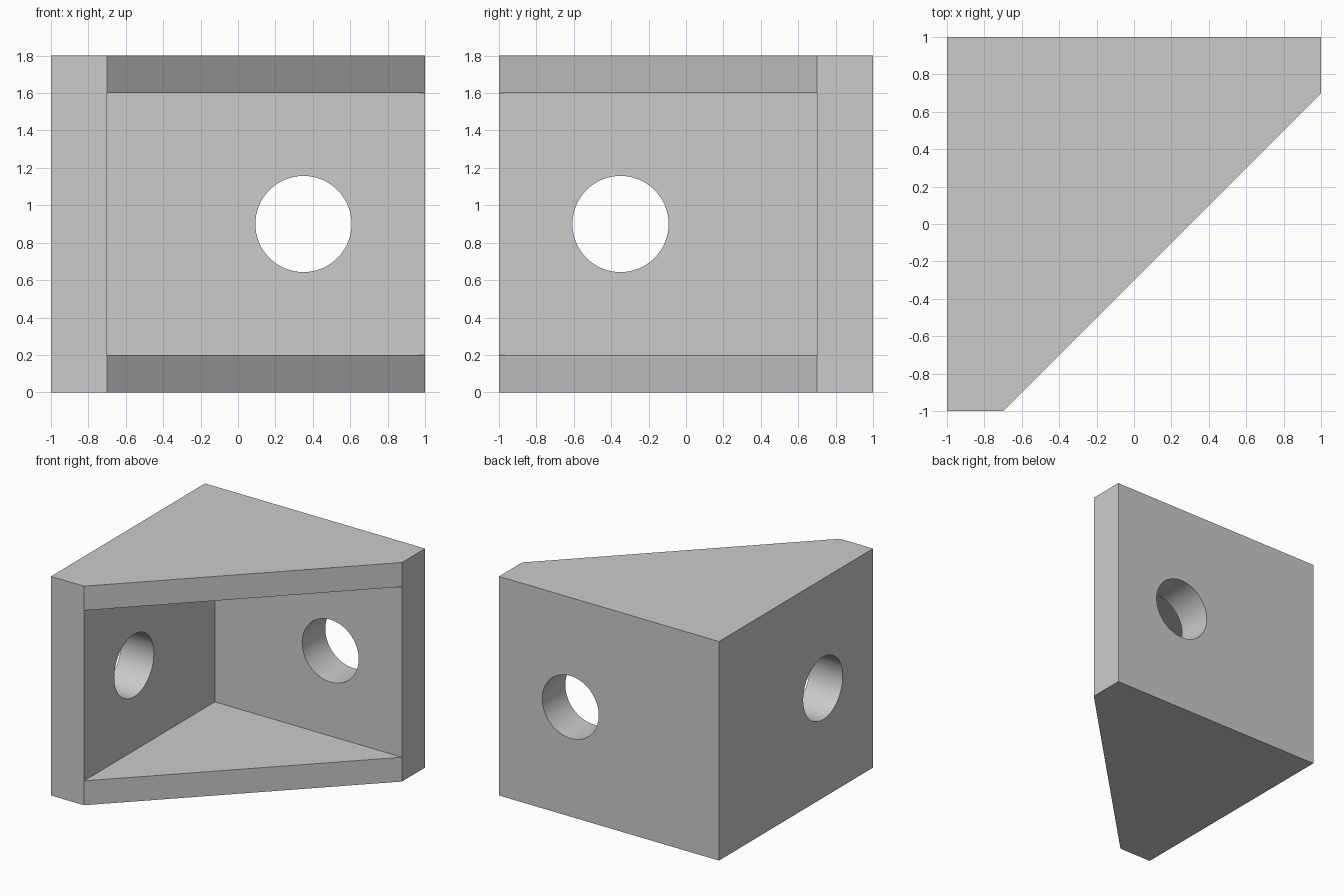
import bpy, bmesh
from math import pi, radians

cube = bpy.data.objects.get("Cube")
if cube:
    bpy.data.objects.remove(cube, do_unlink=True)

HEIGHT, WALL, PLATE = 1.8, 0.3, 0.2
INNER = 1 - WALL
HOLE_RADIUS, HOLE_OFFSET = 0.257, 0.35

grey = bpy.data.materials.new("light grey")
grey.use_nodes = True
colour = (0.6, 0.6, 0.6, 1)
grey.diffuse_color = colour
grey.node_tree.nodes["Principled BSDF"].inputs["Base Color"].default_value = colour

# Solid wedge with clipped corners
bm = bmesh.new()
outline = [(-1, 1), (-1, -1), (-INNER, -1), (1, INNER), (1, 1)]
base = bm.faces.new([bm.verts.new((x, y, 0)) for x, y in outline])
top = bmesh.ops.extrude_face_region(bm, geom=[base])["geom"]
bmesh.ops.translate(bm, vec=(0, 0, HEIGHT),
                    verts=[v for v in top if isinstance(v, bmesh.types.BMVert)])

# Replace the diagonal face with two rims around a pocket
bm.normal_update()
diagonal = next(f for f in bm.faces if abs(f.normal.x * f.normal.y) > 0.1)
bmesh.ops.delete(bm, geom=[diagonal], context="FACES_ONLY")
bm.verts.ensure_lookup_table()


def column(x, y):
    found = [v for v in bm.verts if abs(v.co.x - x) < 1e-4 and abs(v.co.y - y) < 1e-4]
    low, high = sorted(found, key=lambda v: v.co.z)
    edge = bm.edges.get((low, high))
    middle = []
    for z in (PLATE, HEIGHT - PLATE):
        start = middle[-1] if middle else low
        edge = bm.edges.get((start, high))
        _, vert = bmesh.utils.edge_split(edge, start, 0.5)
        vert.co = (x, y, z)
        middle.append(vert)
    return [low, *middle, high]


a = column(-INNER, -1)
b = column(1, INNER)
c = [bm.verts.new((-INNER, INNER, z)) for z in (PLATE, HEIGHT - PLATE)]
bm.faces.new((a[0], b[0], b[1], a[1]))
bm.faces.new((a[2], b[2], b[3], a[3]))
bm.faces.new((a[1], c[0], c[1], a[2]))
bm.faces.new((c[0], b[1], b[2], c[1]))
bm.faces.new((a[1], b[1], c[0]))
bm.faces.new((a[2], c[1], b[2]))
bmesh.ops.recalc_face_normals(bm, faces=bm.faces)
mesh = bpy.data.meshes.new("corner_bracket")
bm.to_mesh(mesh)
bm.free()
mesh.materials.append(grey)
bracket = bpy.data.objects.new("corner_bracket", mesh)
bpy.context.collection.objects.link(bracket)

# One bolt hole through each wall
wall_mid = 1 - WALL / 2
for name, x, y, turn in (("back_hole", HOLE_OFFSET, wall_mid, (pi / 2, 0, 0)),
                         ("side_hole", -wall_mid, -HOLE_OFFSET, (0, pi / 2, 0))):
    bpy.ops.mesh.primitive_cylinder_add(vertices=64, radius=HOLE_RADIUS, depth=2 * WALL,
                                        location=(x, y, HEIGHT / 2), rotation=turn)
    cutter = bpy.context.object
    cutter.name = name + "_cutter"
    cutter.hide_render = True
    cutter.data.materials.append(grey)
    cut = bracket.modifiers.new(name, "BOOLEAN")
    cut.operation, cut.solver, cut.object = "DIFFERENCE", "EXACT", cutter
    bpy.ops.object.select_all(action="DESELECT")
    bracket.select_set(True)
    bpy.context.view_layer.objects.active = bracket
    bpy.ops.object.modifier_apply(modifier=cut.name)
    bpy.data.objects.remove(cutter, do_unlink=True)

bpy.ops.object.shade_smooth_by_angle(angle=radians(30))
